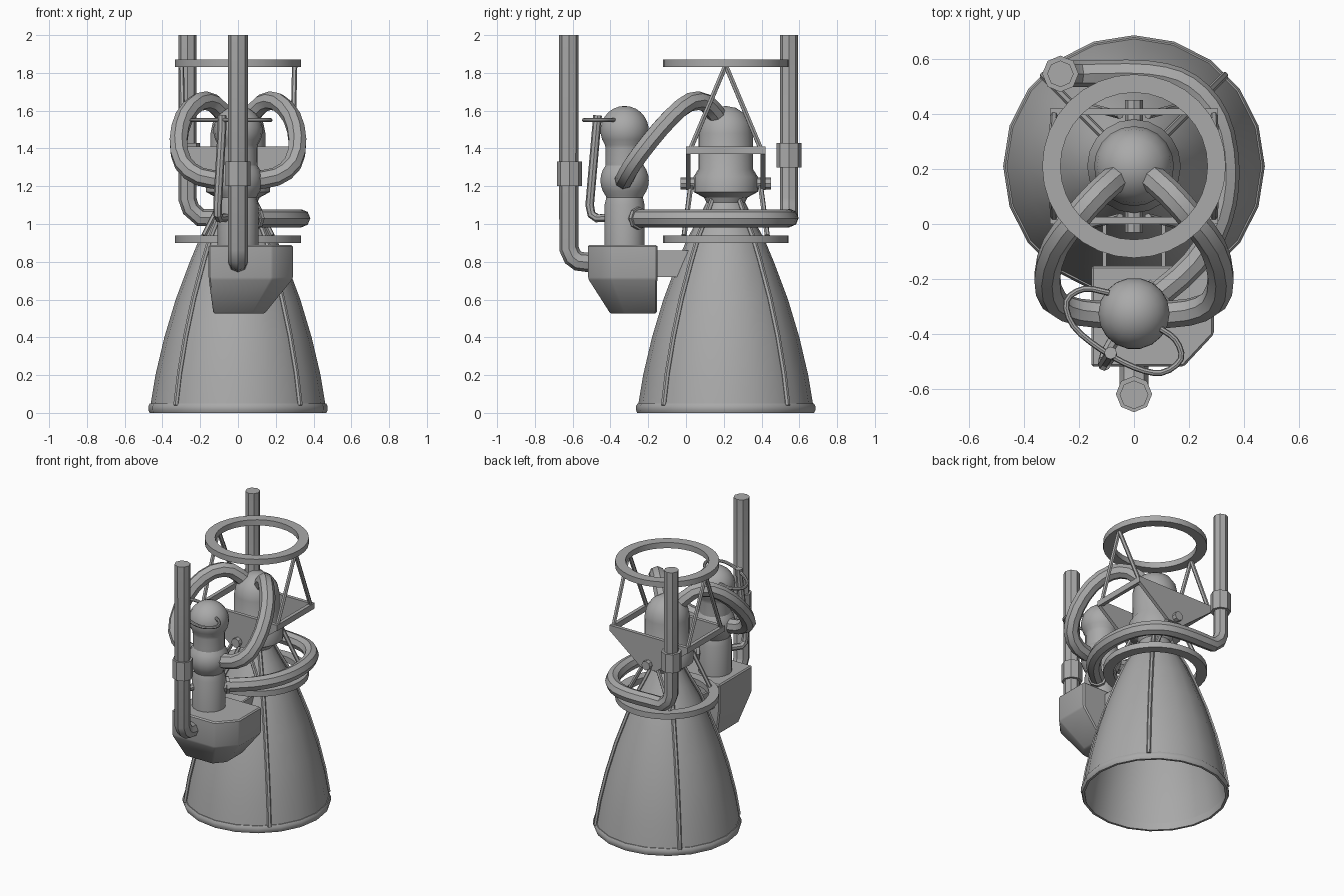
import bpy, bmesh, math
from mathutils import Vector, Matrix

if "Cube" in bpy.data.objects:
    bpy.data.objects.remove(bpy.data.objects["Cube"])

grey = bpy.data.materials.new("engine grey")
grey.diffuse_color = (0.4, 0.4, 0.4, 1)
grey.use_nodes = True
grey.node_tree.nodes["Principled BSDF"].inputs["Base Color"].default_value = grey.diffuse_color
CY = 0.21      # engine axis y
PY = -0.325    # pump axis y


def finish(name, bm, angle=32):
    bmesh.ops.recalc_face_normals(bm, faces=bm.faces)
    me = bpy.data.meshes.new(name)
    bm.to_mesh(me)
    bm.free()
    return add(name, me, angle)


def add(name, me, angle=32):
    for p in me.polygons:
        p.use_smooth = True
    me.set_sharp_from_angle(angle=math.radians(angle))
    me.materials.clear()
    me.materials.append(grey)
    ob = bpy.data.objects.new(name, me)
    bpy.context.collection.objects.link(ob)
    return ob


def lathe(name, profile, cy, n=20, closed=False):
    bm = bmesh.new()
    vs = [bm.verts.new((r, cy, z)) for r, z in profile]
    pairs = list(zip(vs, vs[1:])) + ([(vs[-1], vs[0])] if closed else [])
    edges = [bm.edges.new(p) for p in pairs]
    bmesh.ops.spin(bm, geom=vs + edges, cent=(0, cy, 0), axis=(0, 0, 1),
                   angle=2 * math.pi, steps=n, use_duplicate=False)
    bmesh.ops.remove_doubles(bm, verts=bm.verts, dist=0.0005)
    return finish(name, bm)


def smooth_path(pts, steps=3):
    """Catmull-Rom through the points."""
    p = [Vector(q) for q in pts]
    p = [2 * p[0] - p[1]] + p + [2 * p[-1] - p[-2]]
    out = []
    for a, b, c, d in zip(p, p[1:], p[2:], p[3:]):
        for i in range(steps):
            t = i / steps
            out.append(0.5 * (2 * b + (c - a) * t + (2 * a - 5 * b + 4 * c - d) * t * t
                              + (3 * b - a - 3 * c + d) * t ** 3))
    return out + [p[-2]]


def tube(name, pts, r, res=2):
    cu = bpy.data.curves.new(name, 'CURVE')
    cu.dimensions = '3D'
    cu.bevel_depth, cu.bevel_resolution, cu.use_fill_caps = r, res, True
    sp = cu.splines.new('POLY')
    sp.points.add(len(pts) - 1)
    for q, co in zip(sp.points, pts):
        q.co = (*co, 1)
    ob = bpy.data.objects.new(name + "_path", cu)
    bpy.context.collection.objects.link(ob)
    me = bpy.data.meshes.new_from_object(ob.evaluated_get(bpy.context.evaluated_depsgraph_get()))
    bpy.data.objects.remove(ob)
    me.name = name
    return add(name, me)


def prism(name, layers, bevel=0):
    """Loft between matching point loops, capped at both ends."""
    bm = bmesh.new()
    loops = [[bm.verts.new(c) for c in l] for l in layers]
    n = len(loops[0])
    for a, b in zip(loops, loops[1:]):
        for i in range(n):
            bm.faces.new((a[i], a[(i + 1) % n], b[(i + 1) % n], b[i]))
    bm.faces.new(loops[0])
    bm.faces.new(loops[-1])
    if bevel:
        bmesh.ops.bevel(bm, geom=bm.edges[:], offset=bevel, segments=1, affect='EDGES')
    return finish(name, bm)


def box(name, x0, x1, y0, y1, z0, z1):
    return prism(name, [[(x0, y0, z), (x1, y0, z), (x1, y1, z), (x0, y1, z)] for z in (z0, z1)])


# bell nozzle: outer skin, then inner skin
bell = [(0.465, 0.03), (0.437, 0.2), (0.39, 0.4), (0.33, 0.6), (0.255, 0.8),
        (0.205, 0.92), (0.15, 1.02), (0.1, 1.12)]
inner = [(r - 0.012, z) for r, z in reversed(bell)]
lathe("bell_nozzle", bell + inner, CY, closed=True)
lathe("nozzle_lip", [(0.452, 0.0), (0.468, 0.0), (0.475, 0.015), (0.475, 0.035),
                     (0.467, 0.05), (0.45, 0.05)], CY, closed=True)
for i in range(4):
    a = math.radians(45 + 90 * i)
    tube("nozzle_rib", [(math.cos(a) * r, CY + math.sin(a) * r, z + 0.01) for r, z in bell], 0.014, 1)

# combustion chamber with flange and dome
lathe("combustion_chamber",
      [(0, 1.09), (0.1, 1.11), (0.115, 1.14), (0.17, 1.17), (0.17, 1.25), (0.145, 1.29), (0.145, 1.48)]
      + [(0.145 * math.cos(t), 1.48 + 0.145 * math.sin(t)) for t in (0.4, 0.8, 1.2, math.pi / 2)], CY)

# mounting rings
for name, z in (("lower_ring", 0.90), ("upper_ring", 1.83)):
    lathe(name, [(0.267, z), (0.333, z), (0.333, z + 0.04), (0.267, z + 0.04)], CY, 32, True)

# gimbal frame: tapered plates front and back, side beams, trunnions
for y, s in ((0.0, -1), (0.42, 1)):
    yi = y - s * 0.025
    prism("gimbal_plate", [[(-0.3, q, 1.41), (0.3, q, 1.41), (0.3, q, 1.37),
                            (0.06, q, 1.18), (-0.06, q, 1.18), (-0.3, q, 1.37)] for q in (y, yi)])
    tube("trunnion", [(0, y - s * 0.08, 1.215), (0, y + s * 0.03, 1.215)], 0.032)
    for sx in (-1, 1):
        tube("lower_strut", [(sx * 0.05, yi, 1.2), (sx * 0.18, y + s * 0.01, 0.94)], 0.014, 1)
        tube("upper_strut", [(sx * 0.29, yi, 1.4), (sx * 0.3, CY, 1.84)], 0.014, 1)
for sx in (-1, 1):
    box("gimbal_side_beam", sx * 0.28, sx * 0.305, 0.0, 0.42, 1.37, 1.41)


# turbopump stack: barrel and two spheres
def ball(z, r, lo, hi, n=7):
    ts = [math.radians(lo + (hi - lo) * i / (n - 1)) for i in range(n)]
    return [(r * math.cos(t), z + r * math.sin(t)) for t in ts]


lathe("turbopump", [(0, 0.87), (0.108, 0.87), (0.108, 1.1), (0.098, 1.14)]
      + ball(1.23, 0.13, -38, 38) + [(0.103, 1.335), (0.103, 1.4)]
      + ball(1.495, 0.13, -36, 90, 10), PY, 18)

# gearbox housing with chamfered lower half
top = [(-0.155, -0.152), (0.29, -0.152), (0.29, -0.40), (0.18, -0.518), (-0.155, -0.518)]
low = [(-0.13, -0.155), (0.14, -0.155), (0.14, -0.33), (0.08, -0.40), (-0.13, -0.40)]
prism("pump_housing", [[(*p, 0.89) for p in top], [(*p, 0.71) for p in top],
                       [(*p, 0.525) for p in low]], 0.008)
for sx in (-1, 1):
    box("housing_bracket", sx * 0.1, sx * 0.115, -0.16, 0.03, 0.72, 0.86)

# front feed pipe
tube("front_feed_pipe", [(0, -0.62, 2.0), (0, -0.62, 0.87), (0, -0.6, 0.825),
                         (0, -0.57, 0.803), (0, -0.5, 0.795)], 0.052)
tube("front_pipe_sleeve", [(0, -0.617, 1.2), (0, -0.617, 1.33)], 0.066)

# rear feed pipe wrapping round to the pump
tube("rear_feed_pipe", [(-0.267, 0.545, 2.0), (-0.267, 0.545, 1.13), (-0.25, 0.545, 1.08)]
     + smooth_path([(-0.2, 0.545, 1.035), (0.05, 0.545, 1.03), (0.2, 0.5, 1.03), (0.3, 0.38, 1.03),
                    (0.335, 0.2, 1.03), (0.31, 0.02, 1.03), (0.22, -0.14, 1.03), (0.05, -0.29, 1.03)]), 0.048)
tube("rear_pipe_sleeve", [(-0.267, 0.545, 1.3), (-0.267, 0.545, 1.43)], 0.066)
tube("pump_inlet_flange", [(0.1, -0.245, 1.03), (0.085, -0.259, 1.03)], 0.06)

# looping ducts from pump to chamber dome
duct = [(0.05, 0.18, 1.55), (0.13, 0.11, 1.64), (0.21, 0.02, 1.645), (0.285, -0.08, 1.565),
        (0.315, -0.19, 1.44), (0.29, -0.28, 1.32), (0.2, -0.32, 1.25), (0.07, -0.33, 1.23)]
for sx in (-1, 1):
    tube("loop_duct", smooth_path([(sx * x, y, z) for x, y, z in duct], 2), 0.05)

# thin igniter lines around the upper sphere and the drain line
tube("thin_line", smooth_path([(-0.09, -0.25, 1.55), (-0.18, -0.235, 1.55), (-0.245, -0.28, 1.55),
                               (-0.22, -0.37, 1.55), (-0.12, -0.455, 1.55), (0.0, -0.52, 1.55),
                               (0.1, -0.54, 1.55), (0.17, -0.49, 1.55), (0.15, -0.42, 1.55),
                               (0.08, -0.37, 1.55)]), 0.011)
tube("drain_line", [(-0.085, -0.468, 1.575), (-0.085, -0.475, 1.5), (-0.108, -0.51, 1.1),
                    (-0.108, -0.5, 1.05), (-0.1, -0.47, 1.03), (-0.05, -0.38, 1.035)], 0.023)
